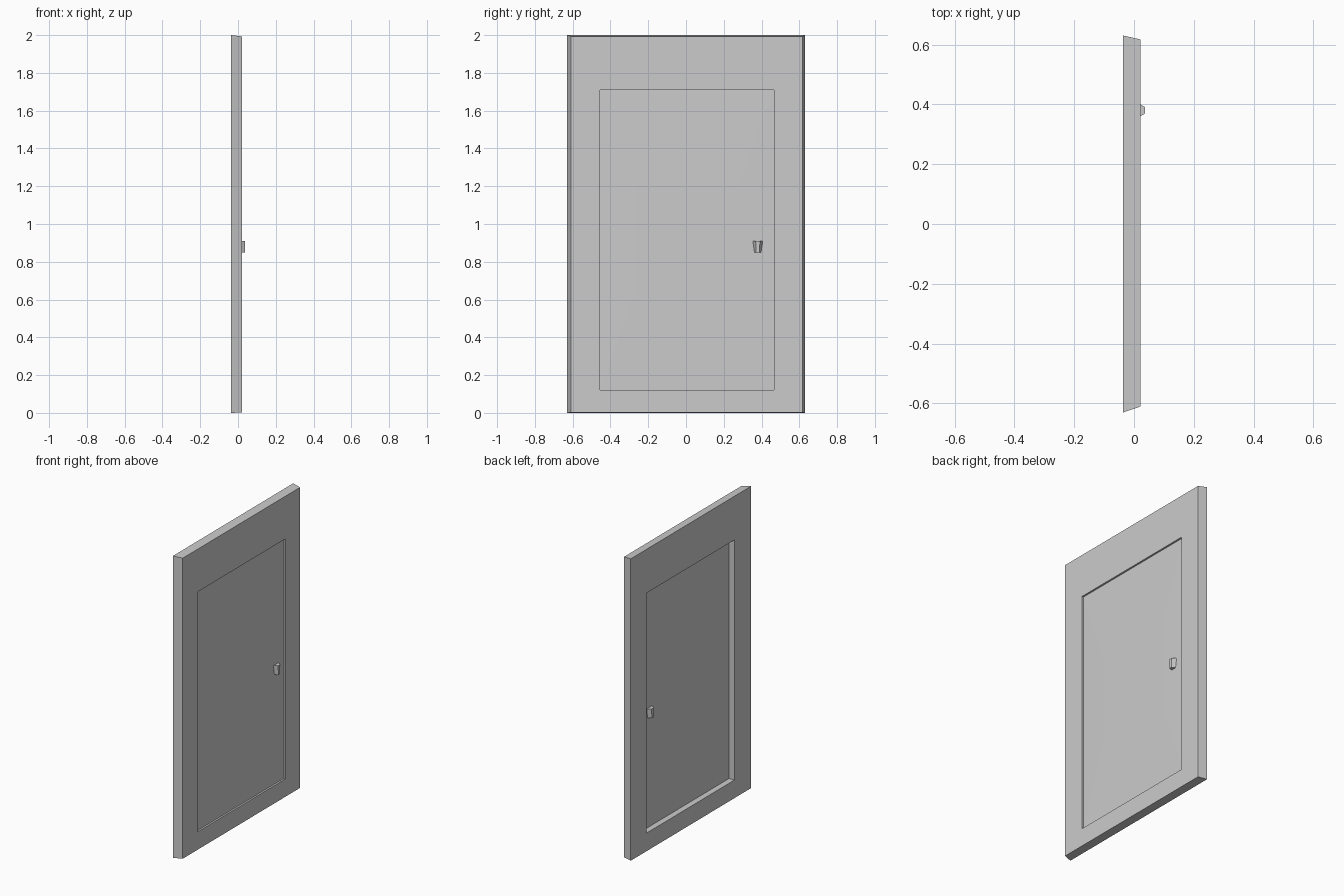
import bpy
import bmesh

cube = bpy.data.objects.get("Cube")
if cube:
    bpy.data.objects.remove(cube, do_unlink=True)

grey = bpy.data.materials.new("plain grey")
grey.use_nodes = True
grey.diffuse_color = (0.6, 0.6, 0.6, 1)
grey.node_tree.nodes["Principled BSDF"].inputs["Base Color"].default_value = (0.6, 0.6, 0.6, 1)


def rect(x, y0, y1, z0, z1):
    """Four corners of an upright rectangle at depth x."""
    return [(x, y0, z0), (x, y1, z0), (x, y1, z1), (x, y0, z1)]


def loft(name, rings, closed=False):
    """Skin a row of four-cornered rings, capped or joined end to end."""
    bm = bmesh.new()
    loops = [[bm.verts.new(p) for p in ring] for ring in rings]
    pairs = list(zip(loops, loops[1:]))
    if closed:
        pairs.append((loops[-1], loops[0]))
    else:
        bm.faces.new(loops[0])
        bm.faces.new(loops[-1])
    for a, b in pairs:
        for i in range(4):
            j = (i + 1) % 4
            bm.faces.new((a[i], a[j], b[j], b[i]))
    bmesh.ops.recalc_face_normals(bm, faces=bm.faces[:])
    mesh = bpy.data.meshes.new(name)
    bm.to_mesh(mesh)
    bm.free()
    mesh.materials.append(grey)
    obj = bpy.data.objects.new(name, mesh)
    bpy.context.collection.objects.link(obj)
    return obj


back, front = -0.036, 0.022
panel_back, panel_front = 0.003, 0.010
opening = (-0.455, 0.465, 0.12, 1.71)

# Frame with slanted outer edges and a straight-cut opening
loft("door_frame", [
    rect(back, -0.63, 0.63, 0, 2),
    rect(front, -0.61, 0.617, 0.002, 1.993),
    rect(front, *opening),
    rect(back, *opening),
], closed=True)

# Thin inset panel with a slightly raised centre field
loft("door_panel", [
    rect(panel_back, *opening),
    rect(panel_front, *opening),
    rect(panel_front + 0.004, -0.27, 0.28, 0.63, 1.2),
])


# Tapered handle on both sides of the panel
def handle(name, root, tip):
    y, low, high = 0.38, 0.848, 0.91

    def ring(x, bottom, top):
        return [(x, y - bottom, low), (x, y + bottom, low),
                (x, y + top, high), (x, y - top, high)]

    loft(name, [ring(root, 0.018, 0.027), ring(tip, 0.009, 0.011)])


handle("front_handle", panel_front, 0.036)
handle("back_handle", panel_back, -0.022)
